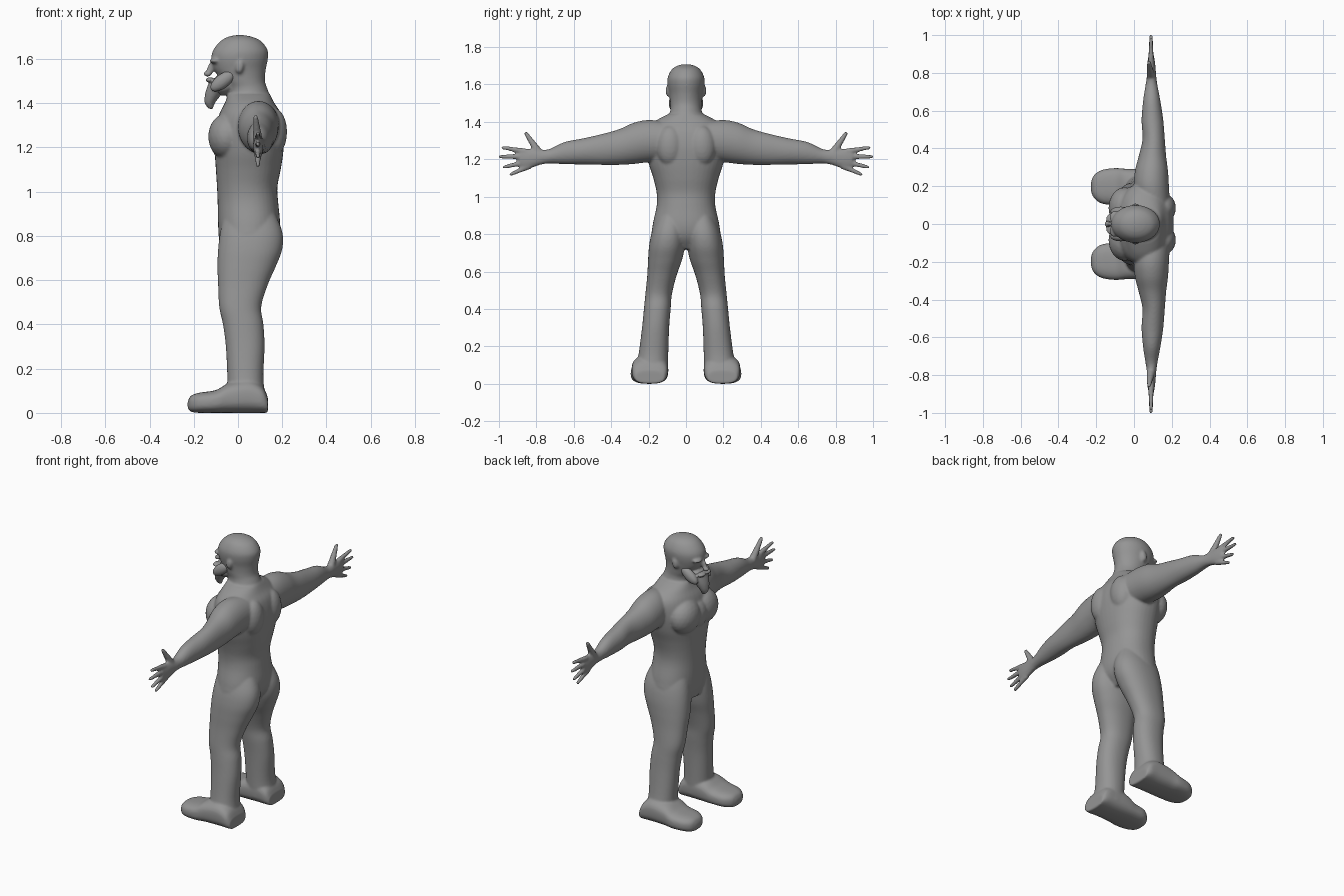
import bpy, bmesh, math
from mathutils import Matrix, Vector

cube = bpy.data.objects.get("Cube")
if cube:
    bpy.data.objects.remove(cube, do_unlink=True)

clay = bpy.data.materials.new("clay grey")
clay.use_nodes = True
clay.diffuse_color = (0.3, 0.3, 0.3, 1)
clay.node_tree.nodes["Principled BSDF"].inputs["Base Color"].default_value = (0.3, 0.3, 0.3, 1)

SEGMENTS = 40
SIDES = (1, -1)


def spline(p0, p1, p2, p3, t):
    """Catmull-Rom blend of four profile rows."""
    return [b + t * (c - a + t * (2 * a - 5 * b + 4 * c - d + t * (3 * b - 3 * c + d - a))) / 2
            for a, b, c, d in zip(p0, p1, p2, p3)]


def resample(rows, steps=5):
    ends = [rows[0]] + list(rows) + [rows[-1]]
    smooth = [spline(*ends[i:i + 4], s / steps) for i in range(len(rows) - 1) for s in range(steps)]
    return smooth + [rows[-1]]


def loft(bm, axis, rows, side=1, power=2.0):
    """Skin rounded sections; each row is position, low/high, low/high."""
    rings = []
    for t, a0, a1, b0, b1 in resample(rows):
        ring = []
        for k in range(SEGMENTS):
            ang = math.tau * k / SEGMENTS
            c, s = math.cos(ang), math.sin(ang)
            a = (a0 + a1) / 2 + (a1 - a0) / 2 * math.copysign(abs(c) ** (2 / power), c)
            b = (b0 + b1) / 2 + (b1 - b0) / 2 * math.copysign(abs(s) ** (2 / power), s)
            x, y, z = {"x": (t, a, b), "y": (a, t, b), "z": (a, b, t)}[axis]
            ring.append(bm.verts.new((x, y * side, z)))
        rings.append(ring)
    for low, high in zip(rings, rings[1:]):
        for k in range(SEGMENTS):
            n = (k + 1) % SEGMENTS
            bm.faces.new((low[k], low[n], high[n], high[k]))
    bm.faces.new(rings[0])
    bm.faces.new(rings[-1])


def ball(bm, centre, radii, tilt=0.0):
    matrix = Matrix.Translation(centre) @ Matrix.Rotation(tilt, 4, "Y") @ Matrix.Diagonal((*radii, 1))
    bmesh.ops.create_icosphere(bm, subdivisions=3, radius=1, matrix=matrix)


def pair(bm, centre, radii, tilt=0.0):
    for side in SIDES:
        ball(bm, (centre[0], centre[1] * side, centre[2]), radii, tilt)


def digit(bm, root, tip, thick, thin, side):
    """Tapered finger made of overlapping balls."""
    root, tip = Vector(root), Vector(tip)
    for i in range(19):
        p = root.lerp(tip, i / 18)
        r = thick + (thin - thick) * i / 18
        ball(bm, (p.x, p.y * side, p.z), (r, r, r))


def finish(name, bm, voxel, smoothing):
    """Fuse the overlapping volumes into one smooth skin."""
    bmesh.ops.recalc_face_normals(bm, faces=bm.faces)
    mesh = bpy.data.meshes.new(name)
    bm.to_mesh(mesh)
    bm.free()
    mesh.materials.append(clay)
    obj = bpy.data.objects.new(name, mesh)
    bpy.context.collection.objects.link(obj)
    fuse = obj.modifiers.new("fuse", "REMESH")
    fuse.mode = "VOXEL"
    fuse.voxel_size = voxel
    fuse.use_smooth_shade = True
    soften = obj.modifiers.new("soften", "SMOOTH")
    soften.factor = 0.5
    soften.iterations = smoothing
    return obj


body = bmesh.new()

# Torso: height, front, back, half width
torso = [(.72, -.07, .13, .12), (.78, -.085, .175, .18), (.85, -.09, .19, .178),
         (.95, -.092, .182, .157), (1.02, -.095, .178, .157), (1.1, -.1, .193, .175),
         (1.18, -.105, .205, .2), (1.27, -.105, .21, .215), (1.35, -.085, .195, .21),
         (1.4, -.06, .165, .17), (1.44, -.045, .145, .1)]
loft(body, "z", [(z, f, b, -w, w) for z, f, b, w in torso], power=2.2)

# Chest and shoulder blades
pair(body, (-.05, .085, 1.25), (.085, .11, .105))
ball(body, (-.05, 0, 1.24), (.08, .09, .1))
pair(body, (.16, .085, 1.27), (.062, .075, .11))

# Neck and head
head = [(1.38, -.04, .165, .11), (1.46, -.045, .135, .084), (1.5, -.07, .122, .084),
        (1.55, -.108, .125, .09), (1.6, -.12, .135, .099), (1.64, -.112, .134, .097),
        (1.68, -.08, .105, .076), (1.7, -.045, .065, .047), (1.708, -.01, .025, .015)]
loft(body, "z", [(z, f, b, -w, w) for z, f, b, w in head])
ball(body, (-.07, 0, 1.48), (.06, .068, .045))

# Brow, nose and ears
pair(body, (-.105, .035, 1.592), (.024, .036, .012))
ball(body, (-.125, 0, 1.555), (.016, .012, .04), .35)
ball(body, (-.137, 0, 1.533), (.02, .018, .013))
pair(body, (.008, .096, 1.565), (.018, .013, .032), .2)

leg = [(.05, -.05, .13, .095, .28), (.15, -.048, .115, .095, .255), (.3, -.055, .12, .09, .235),
       (.4, -.068, .115, .082, .225), (.48, -.085, .105, .075, .217), (.58, -.09, .135, .05, .207),
       (.66, -.093, .17, .022, .203), (.74, -.09, .2, .005, .197), (.82, -.08, .2, .002, .18),
       (.92, -.06, .16, .015, .14)]
foot = [(-.228, .175, .22, .025, .05), (-.212, .138, .258, .005, .078), (-.17, .108, .286, 0, .092),
        (-.1, .1, .296, 0, .103), (-.04, .095, .292, 0, .135), (.05, .095, .29, 0, .15),
        (.11, .1, .287, 0, .12), (.135, .115, .272, 0, .07)]
arm = [(.1, .02, .19, 1.2, 1.4), (.2, 0, .185, 1.185, 1.41), (.28, .005, .18, 1.175, 1.395),
       (.36, .025, .17, 1.17, 1.36), (.45, .045, .163, 1.17, 1.335), (.55, .04, .155, 1.172, 1.312),
       (.65, .048, .14, 1.174, 1.292), (.73, .06, .125, 1.178, 1.255), (.78, .068, .118, 1.17, 1.252),
       (.85, .07, .112, 1.148, 1.256), (.89, .078, .106, 1.16, 1.248)]
# Fingers: root and tip as (y, z)
fingers = [((.86, 1.243), (.978, 1.262)), ((.87, 1.215), (.994, 1.214)),
           ((.86, 1.185), (.972, 1.158)), ((.84, 1.162), (.936, 1.12))]

for side in SIDES:
    loft(body, "z", leg, side, 2.2)
    loft(body, "x", foot, side, 2.7)
    loft(body, "y", arm, side)
    for root, tip in fingers:
        digit(body, (.09, *root), (.09, *tip), .016, .010, side)
    digit(body, (.09, .78, 1.225), (.08, .855, 1.338), .024, .011, side)

finish("body", body, .007, 5)

# Beard: chin tuft plus cheek pads that sweep up to the ears
beard = bmesh.new()
tuft = [(1.375, -.132, -.112, .01), (1.4, -.15, -.105, .026), (1.44, -.149, -.075, .045),
        (1.48, -.137, -.05, .06), (1.505, -.125, -.05, .06)]
loft(beard, "z", [(z, f, b, -w, w) for z, f, b, w in tuft])
pair(beard, (-.07, .066, 1.5), (.066, .026, .032), -.65)
pair(beard, (-.125, .024, 1.505), (.022, .032, .012))
finish("beard", beard, .005, 3)
